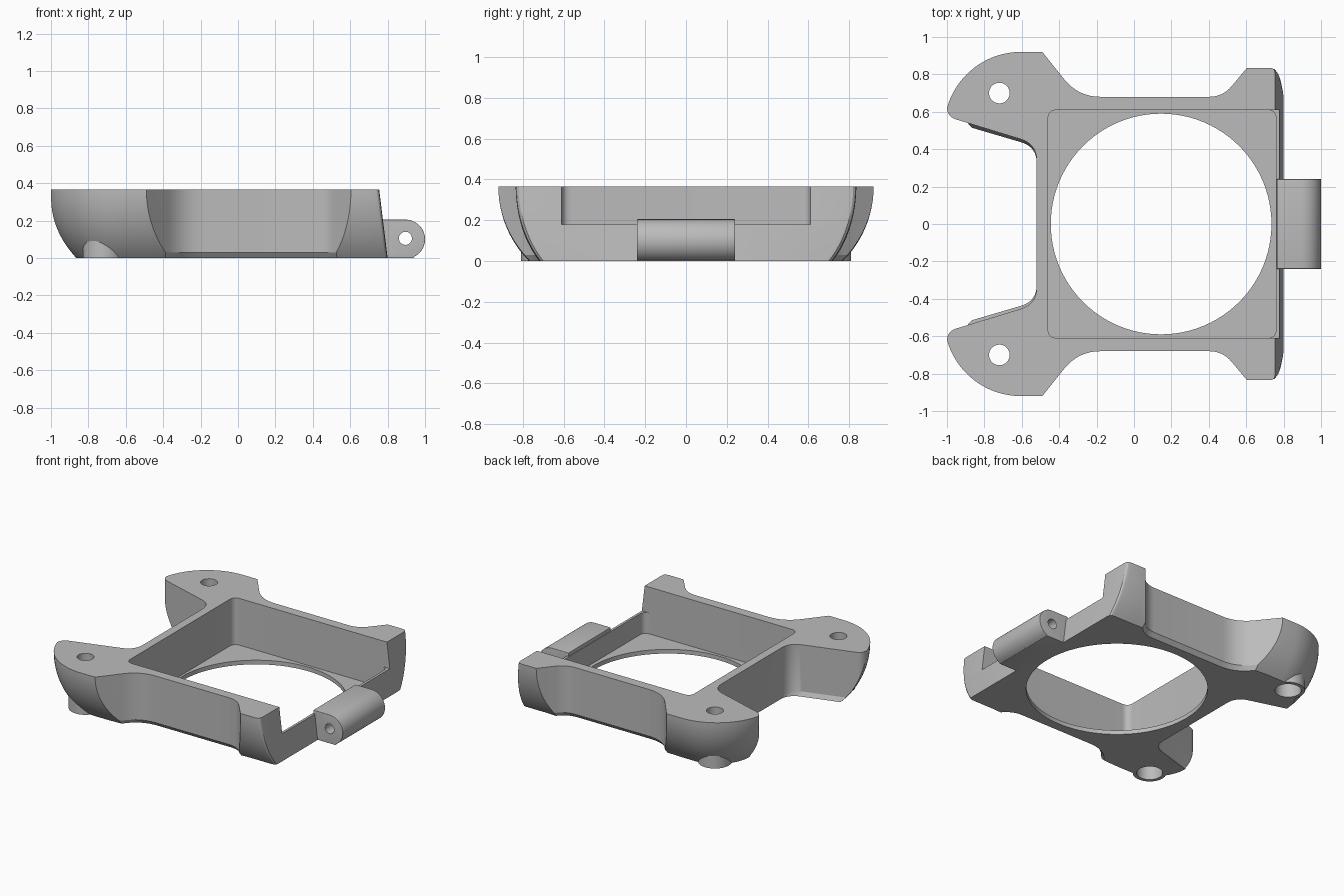
import bpy, bmesh, math
from mathutils import Vector

if "Cube" in bpy.data.objects:
    bpy.data.objects.remove(bpy.data.objects["Cube"])

grey = bpy.data.materials.new("plain_grey")
grey.diffuse_color = (0.5, 0.5, 0.5, 1)
grey.use_nodes = True
grey.node_tree.nodes["Principled BSDF"].inputs["Base Color"].default_value = grey.diffuse_color
H = 0.365


def loft(name, rings):
    """Closed solid through rings that have equal point counts."""
    bm = bmesh.new()
    vs = [[bm.verts.new(p) for p in r] for r in rings]
    n = len(vs[0])
    for a, b in zip(vs, vs[1:]):
        for i in range(n):
            j = (i + 1) % n
            bm.faces.new((a[i], a[j], b[j], b[i]))
    bm.faces.new(vs[0][::-1])
    bm.faces.new(vs[-1])
    bmesh.ops.recalc_face_normals(bm, faces=bm.faces)
    me = bpy.data.meshes.new(name)
    bm.to_mesh(me)
    bm.free()
    me.materials.append(grey)
    ob = bpy.data.objects.new(name, me)
    bpy.context.collection.objects.link(ob)
    return ob


def prism(name, pts, z0, z1):
    return loft(name, [[(x, y, z) for x, y in pts] for z in (z0, z1)])


def circle(cx, cy, r, n=48):
    return [(cx + r * math.cos(2 * math.pi * i / n),
             cy + r * math.sin(2 * math.pi * i / n)) for i in range(n)]


def rounded(corners, seg=8):
    """Polygon from (x, y, tangent length) corners, rounded where the length is above 0."""
    out = []
    for i, (x, y, t) in enumerate(corners):
        p = Vector((x, y))
        if t == 0:
            out.append((x, y))
            continue
        a = p + (Vector(corners[i - 1][:2]) - p).normalized() * t
        b = p + (Vector(corners[(i + 1) % len(corners)][:2]) - p).normalized() * t
        for k in range(seg + 1):
            u = k / seg
            q = a * (1 - u) ** 2 + p * (2 * u * (1 - u)) + b * u * u
            out.append((q.x, q.y))
    return out


def mirrored(half):
    return half + [(p[0], -p[1], *p[2:]) for p in reversed(half)]


def activate(ob):
    bpy.ops.object.select_all(action='DESELECT')
    ob.select_set(True)
    bpy.context.view_layer.objects.active = ob


def combine(ob, other, op):
    m = ob.modifiers.new("join", 'BOOLEAN')
    m.operation, m.solver, m.object = op, 'EXACT', other
    activate(ob)
    bpy.ops.object.modifier_apply(modifier=m.name)
    bpy.data.objects.remove(other)


# Bowl-shaped outer hull, curving inwards towards the bottom
def hull_ring(z):
    h = H - min(max(z, 0), H)
    d = 0.519 - math.sqrt(0.519 ** 2 - h * h)
    xr = 0.755 + 0.045 * h / H
    half = []
    for i in range(25):
        a = math.pi - i / 24 * math.pi / 2
        half.append((-0.605 + (0.41 - d) * math.cos(a), 0.51 + (0.41 - d) * math.sin(a)))
    yr = 0.835 - 0.8 * d
    half += [(-0.49, 0.92 - d), (0.6, yr), (xr - 0.03, yr),
             (xr - 0.012, yr - 0.005), (xr - 0.003, yr - 0.015), (xr, yr - 0.035)]
    return [(x, y, z) for x, y in mirrored(half)]


frame = loft("frame", [hull_ring(z) for z in [-0.1] + [H * i / 16 for i in range(17)] + [0.5]])

# Screw bosses under the ears
for s in (1, -1):
    combine(frame, prism("boss", circle(-0.72, 0.70 * s, 0.11), -0.05, 0.2), 'UNION')

# Plan outline with ears, side recesses and a chamfered bottom rim
plan = rounded(mirrored([
    (-0.52, 0.4275, 0.09), (-1.0, 0.574, 0.05), (-1.0, 1.1, 0), (-0.634, 1.1, 0),
    (-0.298, 0.68, 0.12), (0.475, 0.68, 0.075), (0.825, 1.1, 0), (0.95, 1.1, 0)]))
outline = loft("outline", [[(x, y * k, z) for x, y in plan]
                           for z, k in ((0, 0.965), (0.03, 1), (H, 1))])
combine(frame, outline, 'INTERSECT')

# Square pocket, open end notch and round window
pocket = rounded([(-0.46, -0.61, 0.05), (0.76, -0.61, 0.05), (0.76, 0.61, 0.05), (-0.46, 0.61, 0.05)])
combine(frame, prism("pocket", pocket, 0.03, 0.6), 'DIFFERENCE')
notch = [(0.6, -0.61), (0.95, -0.61), (0.95, 0.61), (0.6, 0.61)]
combine(frame, prism("notch", notch, 0.18, 0.7), 'DIFFERENCE')
combine(frame, prism("window", circle(0.145, 0, 0.59, 96), -0.2, 0.2), 'DIFFERENCE')

# Screw holes with wide counterbores from below
for s in (1, -1):
    combine(frame, prism("bore", circle(-0.72, 0.70 * s, 0.085), -0.2, 0.2), 'DIFFERENCE')
    combine(frame, prism("screw_hole", circle(-0.72, 0.70 * s, 0.055), -0.3, 0.6), 'DIFFERENCE')

# Hinge barrel with softened ends and a pin hole
section = [(0.765, 0.0), (0.765, 0.205)]
for i in range(21):
    a = math.pi / 2 - i / 20 * math.radians(155)
    section.append((0.895 + 0.105 * math.cos(a), 0.1 + 0.105 * math.sin(a)))
section.append((0.94, 0.0))
hinge = loft("hinge", [[(x, y, z) for x, z in section] for y in (-0.24, 0.24)])
bev = hinge.modifiers.new("soft", 'BEVEL')
bev.width, bev.segments, bev.limit_method, bev.angle_limit = 0.018, 4, 'ANGLE', math.radians(50)
activate(hinge)
bpy.ops.object.modifier_apply(modifier=bev.name)
pin = loft("pin", [[(x, y, z) for x, z in circle(0.895, 0.105, 0.035, 32)] for y in (-0.5, 0.5)])
combine(hinge, pin, 'DIFFERENCE')
combine(frame, hinge, 'UNION')

activate(frame)
bpy.ops.object.shade_smooth_by_angle(angle=math.radians(25))
